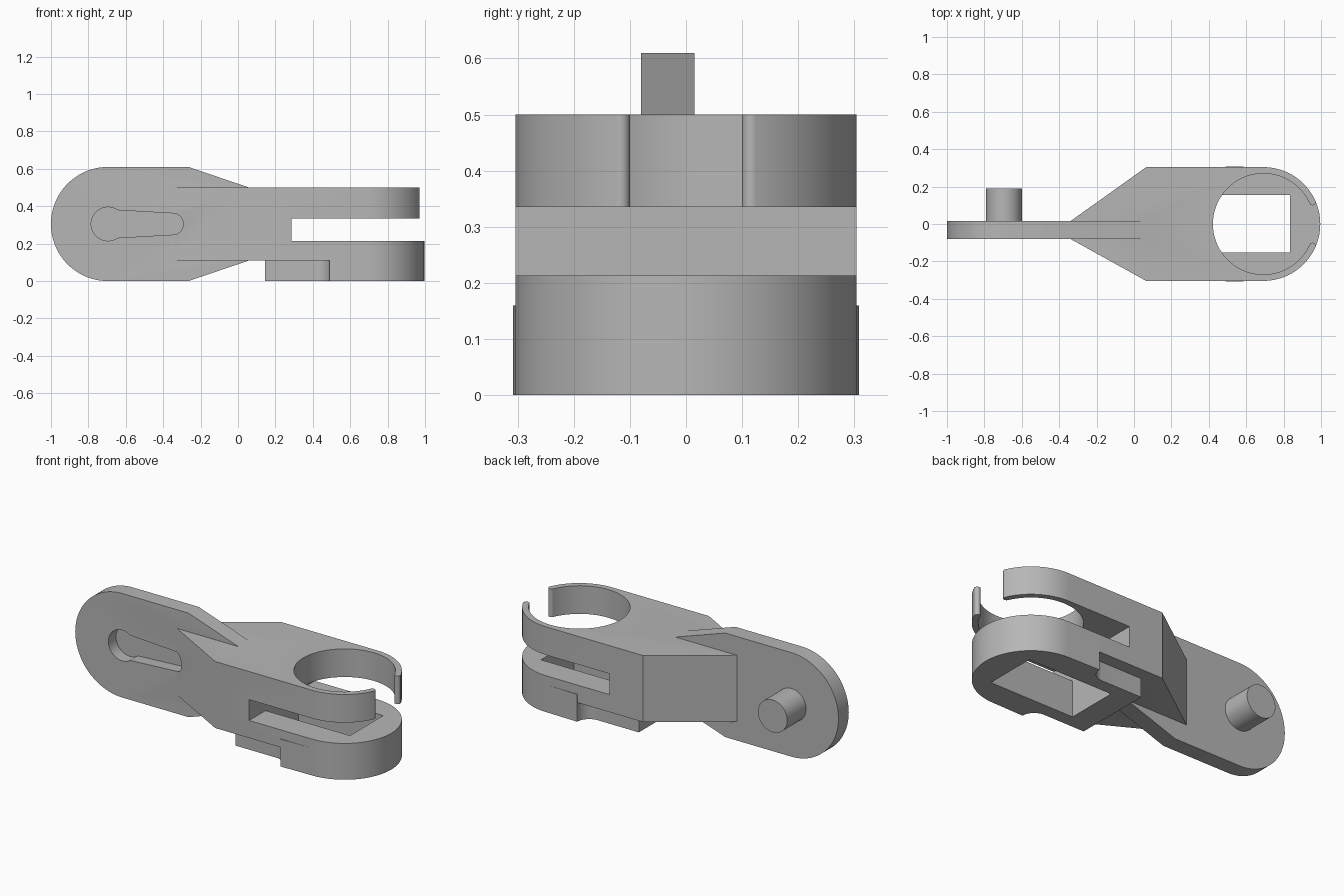
import bpy, bmesh, math
from mathutils import Vector

if "Cube" in bpy.data.objects:
    bpy.data.objects.remove(bpy.data.objects["Cube"], do_unlink=True)

grey = bpy.data.materials.new("plain grey")
grey.use_nodes = True
grey.diffuse_color = (0.47, 0.47, 0.47, 1)
grey.node_tree.nodes["Principled BSDF"].inputs["Base Color"].default_value = grey.diffuse_color


def arc(cx, cy, r, start, end, steps=48):
    """Points along an arc, angles in degrees."""
    angles = [math.radians(start + (end - start) * i / steps) for i in range(steps + 1)]
    return [(cx + r * math.cos(a), cy + r * math.sin(a)) for a in angles]


def rect(x0, y0, x1, y1):
    return [(x0, y0), (x1, y0), (x1, y1), (x0, y1)]


def prism(name, outline, low, high, axis="z"):
    """Extrude an outline along z (drawn in xy) or along y (drawn in xz)."""
    place = (lambda a, b, h: (a, b, h)) if axis == "z" else (lambda a, b, h: (a, h, b))
    bm = bmesh.new()
    face = bm.faces.new([bm.verts.new(place(a, b, low)) for a, b in outline])
    top = bmesh.ops.extrude_face_region(bm, geom=[face])["geom"]
    bmesh.ops.translate(bm, verts=[v for v in top if isinstance(v, bmesh.types.BMVert)],
                        vec=Vector(place(0, 0, high - low)))
    bmesh.ops.recalc_face_normals(bm, faces=bm.faces)
    mesh = bpy.data.meshes.new(name)
    bm.to_mesh(mesh)
    bm.free()
    mesh.materials.append(grey)
    obj = bpy.data.objects.new(name, mesh)
    bpy.context.collection.objects.link(obj)
    return obj


def combine(target, tool, operation):
    """Apply a boolean and discard the tool."""
    mod = target.modifiers.new(operation.lower(), "BOOLEAN")
    mod.operation, mod.solver, mod.object = operation, "EXACT", tool
    bpy.context.view_layer.objects.active = target
    bpy.ops.object.modifier_apply(modifier=mod.name)
    bpy.data.objects.remove(tool, do_unlink=True)


R, CX = 0.304, 0.692      # clip head radius and centre
MID = 0.305               # height of the plate axis
PX = -0.695               # pivot position

# Wedge-shaped body running into the round head
bracket = prism("clip_bracket",
                [(-0.34, -0.08), (0.065, -R)] + arc(CX, 0, R, -90, 90)
                + [(0.065, R), (-0.34, 0.015)], 0.11, 0.5)

# Lower foot: narrow block with concave fillets flaring into the head
foot = prism("foot", [(0.145, -0.23)] + arc(0.412, -R - 0.004, 0.078, 90, 0, 12)
             + arc(CX, 0, R, -90, 90) + arc(0.412, R + 0.004, 0.078, 0, -90, 12)
             + [(0.145, 0.23)], 0, 0.16)
combine(bracket, foot, "UNION")

# Slot between the jaws, square opening below, round bore above
combine(bracket, prism("slot", rect(0.285, -0.5, 1.2, 0.5), 0.213, 0.335), "DIFFERENCE")
combine(bracket, prism("opening", rect(0.285, -0.152, 0.833, 0.155), -0.1, 0.28), "DIFFERENCE")
combine(bracket, prism("bore", arc(CX, 0, 0.27, 0, 355, 71), 0.28, 0.6), "DIFFERENCE")

# Mouth of the upper ring with rounded tips
t = math.radians(24)
mouth = [(CX, 0)] + [(CX + 0.6 * math.cos(t), s * 0.6 * math.sin(t)) for s in (-1, 1)]
combine(bracket, prism("mouth", mouth, 0.28, 0.6), "DIFFERENCE")
for s in (-1, 1):
    tip = prism("tip", arc(CX + 0.287 * math.cos(t), s * 0.287 * math.sin(t), 0.0168, 0, 345, 23),
                0.335, 0.5)
    combine(bracket, tip, "UNION")

# Upright hinge plate tapering into the body
plate = prism("hinge_plate", arc(PX, MID, MID, 90, 270)
              + [(-0.265, 0), (0.065, 0.112), (0.065, 0.498), (-0.265, 0.61)],
              -0.08, 0.015, "y")
combine(bracket, plate, "UNION")

# Keyhole recess on the front and peg on the back
keyhole = arc(PX, MID, 0.09, 55, 305) + arc(-0.35, MID, 0.057, -86, 86, 24)
combine(bracket, prism("keyhole", keyhole, -0.2, -0.01, "y"), "DIFFERENCE")
peg = prism("peg", arc(PX, MID, 0.095, 0, 352.5, 47), 0.005, 0.19, "y")
combine(bracket, peg, "UNION")

# Smooth the curved walls, keep the edges sharp
bpy.ops.object.select_all(action="DESELECT")
bracket.select_set(True)
bpy.context.view_layer.objects.active = bracket
bpy.ops.object.shade_smooth_by_angle(angle=math.radians(30))
